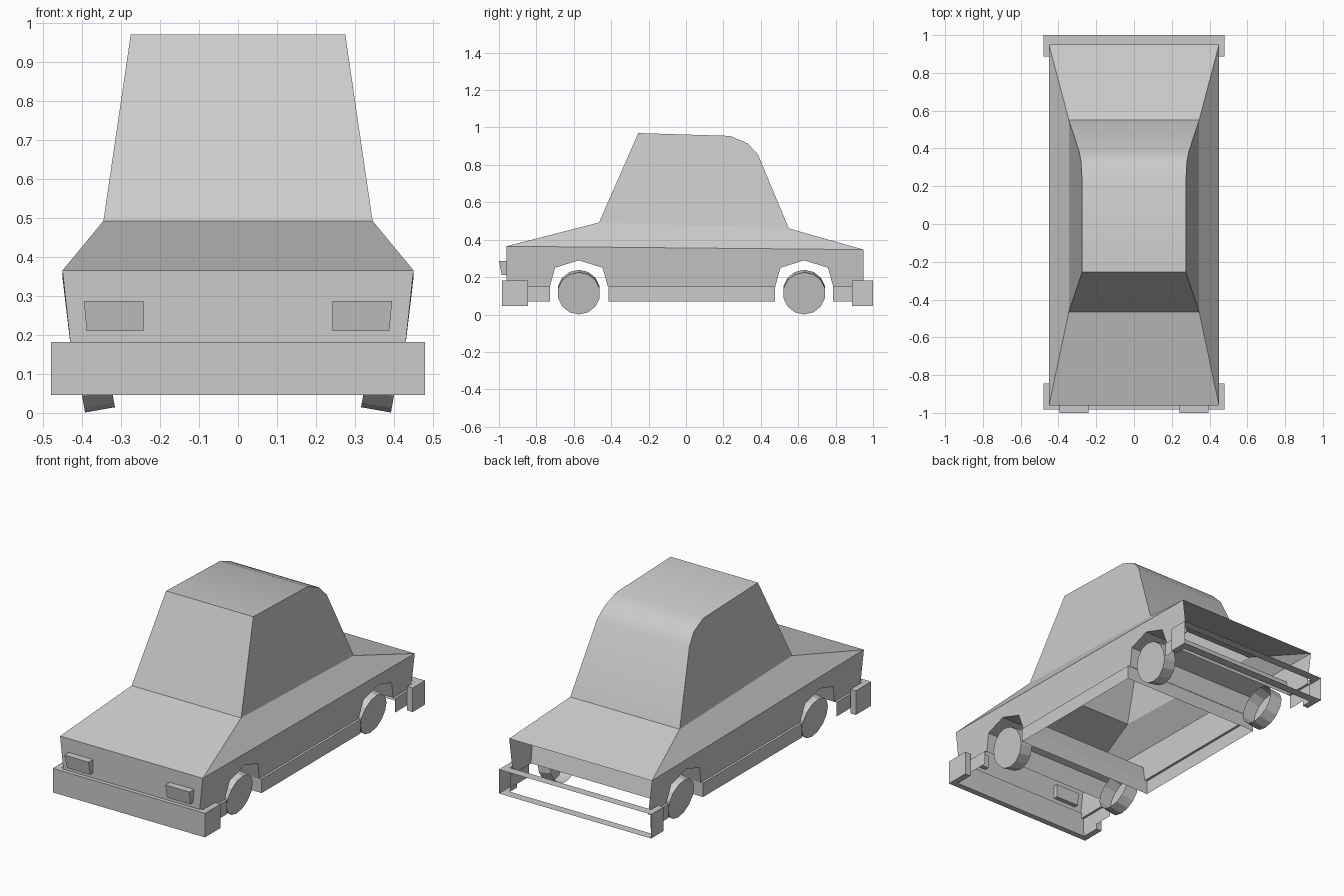
import bpy, bmesh, math
from mathutils import Matrix

if "Cube" in bpy.data.objects:
    bpy.data.objects.remove(bpy.data.objects["Cube"])


def make(name, verts, faces):
    bm = bmesh.new()
    vs = [bm.verts.new(v) for v in verts]
    for f in faces:
        bm.faces.new([vs[i] for i in f])
    bmesh.ops.recalc_face_normals(bm, faces=bm.faces[:])
    return finish(name, bm)


def finish(name, bm):
    me = bpy.data.meshes.new(name)
    bm.to_mesh(me)
    bm.free()
    ob = bpy.data.objects.new(name, me)
    bpy.context.collection.objects.link(ob)
    return ob


def wall_x(z):
    return 0.45 - 0.12 * max(0, 0.345 - z)


# Body shell: upper outline (y, z, half width), open underneath and at the rear
upper = [(-.96, .365, .45), (-.465, .492, .345), (-.255, .97, .275),
         (.235, .955, .275), (.33, .915, .28), (.385, .855, .291),
         (.55, .46, .345), (.95, .347, .45)]
arch = [(-.155, .15), (-.127, .25), (0, .29), (.127, .25), (.155, .15)]
axles = (-.573, .632)
lower = [(-.96, .15)] + [(a + y, z) for a in axles for y, z in arch] + [(.95, .15)]
pts = upper + [(y, z, wall_x(z)) for y, z in lower]
n, u = len(pts), len(upper)
verts = [(s * x, y, z) for s in (1, -1) for y, z, x in pts]


def across(i, j):
    return (i, j, j + n, i + n)


faces = [across(i, i + 1) for i in range(u - 1)]            # hood, glass, roof, boot
faces.append(across(0, u))                                  # front panel
for start in (u + 1, u + 6):                                # wheel wells
    faces += [across(i, i + 1) for i in range(start, start + 4)]
for o in (0, n):
    faces.append([o + i for i in range(1, u - 1)])          # cabin side
    faces.append([o, o + 1, o + u - 2, o + u - 1])          # shoulder
    faces.append([o, o + u - 1] + [o + i for i in range(n - 1, u - 1, -1)])
body = make("body", verts, faces)
bpy.context.view_layer.objects.active = body
body.select_set(True)
bpy.ops.object.shade_smooth_by_angle(angle=math.radians(30))
body.select_set(False)

# Sills: outer skirt with a small ledge; the middle one has cross walls
for name, y0, y1, closed in (("front_sill", -.95, -.728, False),
                             ("middle_sill", -.415, .475, True),
                             ("rear_sill", .787, .95, False)):
    v = [(s * x, y, z) for s in (1, -1) for y in (y0, y1)
         for x, z in ((.426, .15), (.44, .15), (.44, .07))]
    f = [(o + k, o + k + 1, o + k + 4, o + k + 3) for o in (0, 6) for k in (0, 1)]
    if closed:
        f += [(e, e + 1, e + 2, e + 8, e + 7, e + 6) for e in (0, 3)]
    make(name, v, f)


# Bumpers: U-shaped outline extruded upward; the rear one is open across the back
def bumper(name, tip, inner, end, open_face):
    xi = .445
    outline = [(-.48, end), (-.48, tip), (.48, tip), (.48, end),
               (xi, end), (xi, inner), (-xi, inner), (-xi, end)]
    v = [(x, y, z) for z in (.045, .182) for x, y in outline]
    f = [(0, 1, 6, 7), (1, 2, 5, 6), (2, 3, 4, 5)]
    f += [tuple(i + 8 for i in q) for q in f]
    for i in range(8):
        if open_face and i in (1, 5):
            continue
        j = (i + 1) % 8
        f.append((i, j, j + 8, i + 8))
    make(name, v, f)


bumper("front_bumper", -.983, -.95, -.845, False)
bumper("rear_bumper", 1.0, .95, .888, True)

# Headlights
for side, s in (("right", 1), ("left", -1)):
    quad = [(.242, .21, -.985), (.388, .21, -.985), (.395, .287, -1.0), (.242, .287, -1.0)]
    v = [(s * x, y, z) for x, z, y in quad] + [(s * x, -.935, z) for x, z, y in quad]
    f = [(0, 1, 2, 3), (4, 5, 6, 7)] + [(i, (i + 1) % 4, (i + 1) % 4 + 4, i + 4) for i in range(4)]
    make(side + "_headlight", v, f)

# Wheels: cambered drums, capped on the outside only
N, R, W = 14, .114, .078
for end, y in zip(("front", "rear"), axles):
    for side, s in (("right", 1), ("left", -1)):
        bm = bmesh.new()
        rings = []
        for x in (0, -W):
            rings.append([bm.verts.new((s * x, R * math.cos(t), R * math.sin(t)))
                          for t in (2 * math.pi * (k + .5) / N for k in range(N))])
        bm.faces.new(rings[0])
        for k in range(N):
            j = (k + 1) % N
            bm.faces.new((rings[0][k], rings[0][j], rings[1][j], rings[1][k]))
        bmesh.ops.recalc_face_normals(bm, faces=bm.faces[:])
        bm.transform(Matrix.Translation((s * .412, y, .113)) @
                     Matrix.Rotation(s * math.radians(10), 4, 'Y'))
        finish(end + "_" + side + "_wheel", bm)
